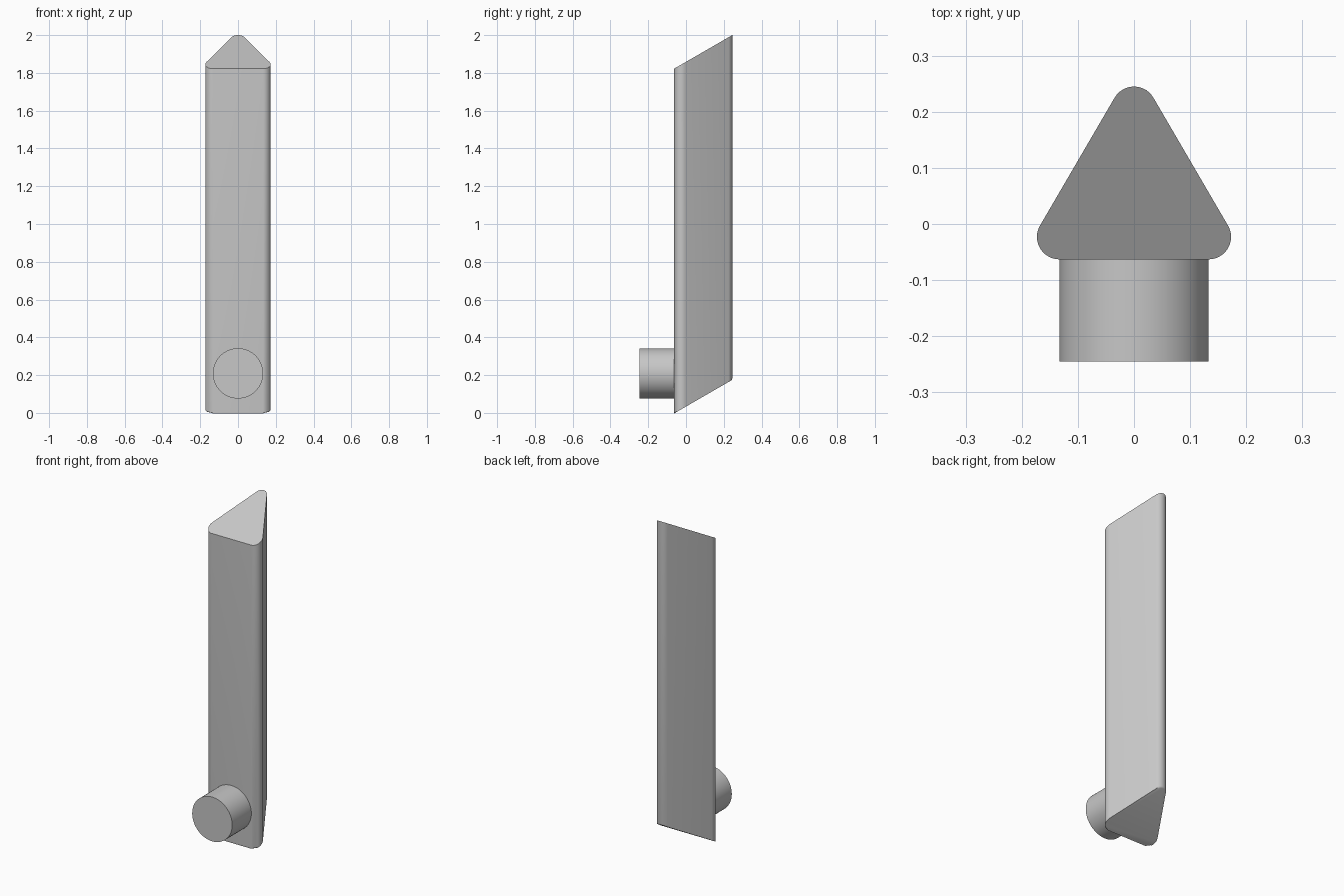
import bpy
import bmesh
from math import cos, sin, tan, radians

cube = bpy.data.objects.get("Cube")
if cube:
    bpy.data.objects.remove(cube, do_unlink=True)

grey = bpy.data.materials.new("plain grey")
grey.use_nodes = True
colour = (0.57, 0.57, 0.57, 1)
grey.diffuse_color = colour
grey.node_tree.nodes["Principled BSDF"].inputs["Base Color"].default_value = colour

BACK, RADIUS = 0.245, 0.04
SLOPE = tan(radians(30))


def finish(obj):
    obj.data.materials.append(grey)
    bpy.ops.object.select_all(action="DESELECT")
    obj.select_set(True)
    bpy.context.view_layer.objects.active = obj
    bpy.ops.object.shade_smooth_by_angle(angle=radians(30))


# Rounded triangle profile: three corner arcs of 120 degrees
corners = [(0.133, -0.023, -90), (0, BACK - RADIUS, 30), (-0.133, -0.023, 150)]
steps = 12
profile = []
for cx, cy, start in corners:
    for i in range(steps + 1):
        a = radians(start + 120 * i / steps)
        profile.append((cx + RADIUS * cos(a), cy + RADIUS * sin(a)))

# Triangular bar with both ends cut at a slant
bm = bmesh.new()
lower, upper = [
    [bm.verts.new((x, y, z + SLOPE * (y - BACK))) for x, y in profile]
    for z in (0.175, 2.0)
]
bottom = bm.faces.new(lower[::-1])
bm.faces.new(upper)
n = len(profile)
for i in range(n):
    j = (i + 1) % n
    bm.faces.new((lower[i], lower[j], upper[j], upper[i]))

# Small rounding around the lower end
bmesh.ops.bevel(bm, geom=list(bottom.edges), offset=0.007, segments=3,
                profile=0.5, affect="EDGES")
bmesh.ops.recalc_face_normals(bm, faces=bm.faces[:])
mesh = bpy.data.meshes.new("triangular_bar")
bm.to_mesh(mesh)
bm.free()
bar = bpy.data.objects.new("triangular_bar", mesh)
bpy.context.collection.objects.link(bar)
finish(bar)

# Round peg on the front
front, tip = -0.063, -0.245
bpy.ops.mesh.primitive_cylinder_add(
    vertices=64, radius=0.133, depth=front - tip,
    location=(0, (front + tip) / 2, 0.209), rotation=(radians(90), 0, 0))
peg = bpy.context.object
peg.name = "round_peg"
finish(peg)
